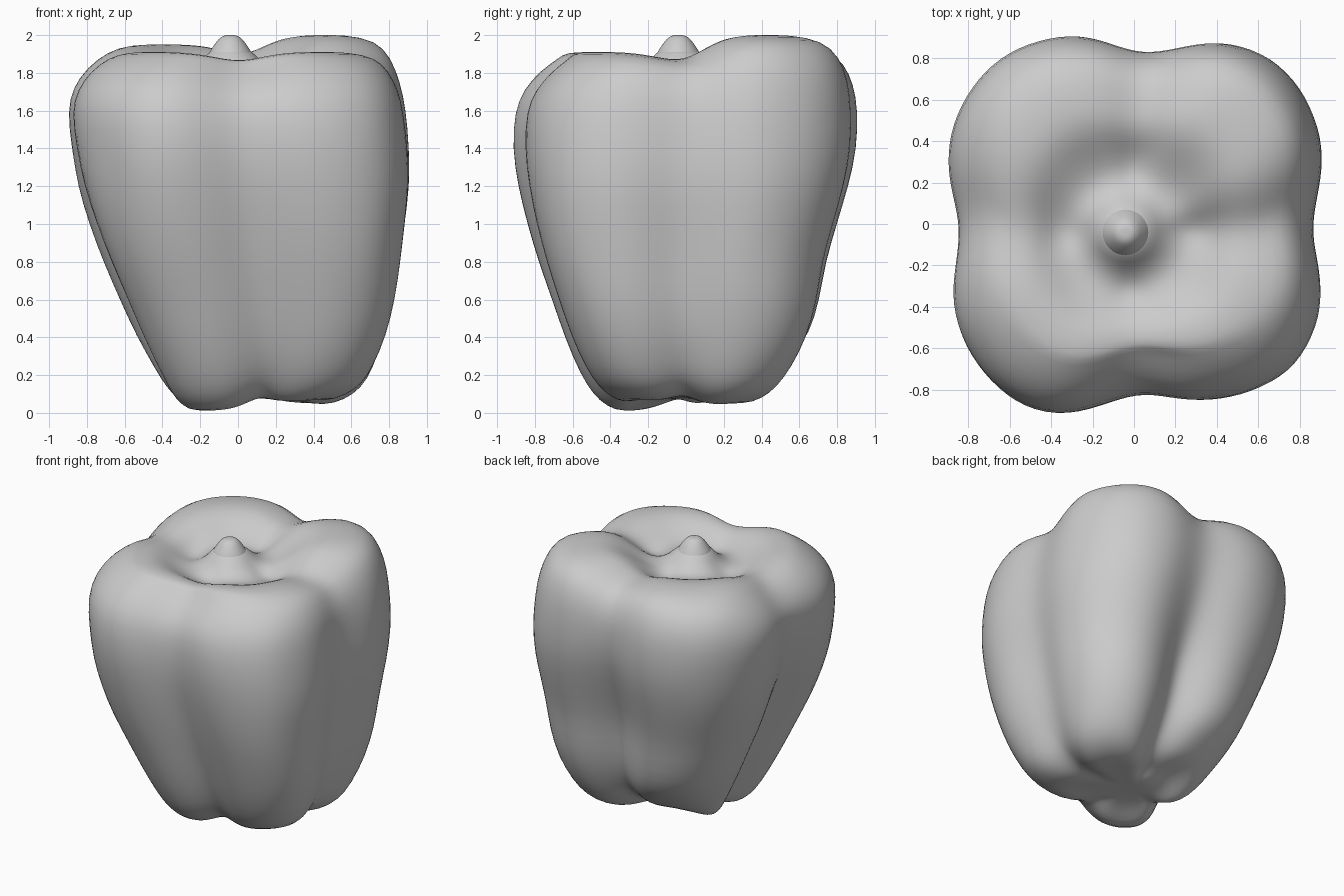
import bpy, bmesh, math
from mathutils import Vector, noise

if "Cube" in bpy.data.objects:
    bpy.data.objects.remove(bpy.data.objects["Cube"], do_unlink=True)

SEGMENTS = 64

skin = bpy.data.materials.new("plain grey")
skin.use_nodes = True
skin.diffuse_color = (0.6, 0.6, 0.6, 1)
skin.node_tree.nodes["Principled BSDF"].inputs["Base Color"].default_value = (0.6, 0.6, 0.6, 1)


def bump(angle, centre, width, power=2):
    """Bell around an angle in degrees; a higher power flattens its top."""
    d = (angle - centre + 180) % 360 - 180
    return math.exp(-abs(d / width) ** power)


def ramp(a, b, v):
    t = min(max((v - a) / (b - a), 0), 1)
    return t * t * (3 - 2 * t)


def loft(name, rings, place):
    """Skin a stack of closed rings and cap both ends."""
    bm = bmesh.new()
    loops = [[bm.verts.new(place(ring, 360 * i / SEGMENTS)) for i in range(SEGMENTS)]
             for ring in rings]
    for low, high in zip(loops, loops[1:]):
        for i in range(SEGMENTS):
            j = (i + 1) % SEGMENTS
            bm.faces.new((low[i], low[j], high[j], high[i]))
    for loop, flip in ((loops[0], True), (loops[-1], False)):
        tip = bm.verts.new(sum((v.co for v in loop), Vector()) / SEGMENTS)
        for i in range(SEGMENTS):
            a, b = loop[i], loop[(i + 1) % SEGMENTS]
            bm.faces.new((b, a, tip) if flip else (a, b, tip))
    mesh = bpy.data.meshes.new(name)
    bm.to_mesh(mesh)
    bm.free()
    mesh.materials.append(skin)
    mesh.shade_smooth()
    obj = bpy.data.objects.new(name, mesh)
    bpy.context.collection.objects.link(obj)
    mod = obj.modifiers.new("smooth", "SUBSURF")
    mod.levels = mod.render_levels = 1
    return obj


# Side wall and underside: height, -x, +x, -y, +y extents
wall = [
    (0.08, -0.03, 0.13, -0.09, 0.07),
    (0.07, -0.11, 0.23, -0.17, 0.15),
    (0.04, -0.19, 0.35, -0.26, 0.24),
    (0.00, -0.27, 0.47, -0.34, 0.34),
    (0.03, -0.34, 0.58, -0.42, 0.44),
    (0.09, -0.40, 0.67, -0.49, 0.52),
    (0.20, -0.46, 0.73, -0.56, 0.60),
    (0.40, -0.56, 0.80, -0.64, 0.69),
    (0.60, -0.65, 0.85, -0.71, 0.75),
    (0.80, -0.74, 0.88, -0.78, 0.78),
    (1.00, -0.82, 0.91, -0.84, 0.84),
    (1.20, -0.88, 0.94, -0.89, 0.90),
    (1.40, -0.91, 0.94, -0.92, 0.94),
    (1.60, -0.93, 0.92, -0.91, 0.94),
    (1.72, -0.90, 0.89, -0.86, 0.92),
    (1.82, -0.83, 0.84, -0.77, 0.87),
    (1.89, -0.73, 0.77, -0.67, 0.78),
]
# Rolled shoulder, dimple and cone under the stem: height, radius
crown = [(1.912, 0.64), (1.912, 0.54), (1.88, 0.46), (1.835, 0.39), (1.805, 0.32),
         (1.80, 0.26), (1.825, 0.20), (1.87, 0.15), (1.93, 0.10)]
rings = [(*row, 0.0) for row in wall]
for k, (z, r) in enumerate(crown):
    shift = -0.04 * (k + 1) / len(crown)
    rings.append((z, shift - r, shift + r, shift - r, shift + r, (k + 1) / len(crown)))

# Lobe angle, lift at the crown, lift at the foot, swelling low down
lobes = [(45, 0.09, 0.04, 0.02), (122, 0.04, 0.15, 0.0),
         (227, 0.0, 0.0, 0.06), (318, 0.0, 0.06, 0.06)]
# Groove angle and depth near the shoulder, then lower down
grooves = [(-2, 0.08, -2, 0.10), (85, 0.12, 87, 0.24),
           (184, 0.08, 190, 0.24), (271, 0.10, 273, 0.11)]


def body_point(ring, angle):
    z, x0, x1, y0, y1, inner = ring
    c, s = math.cos(math.radians(angle)), math.sin(math.radians(angle))
    # Squarish section that turns round toward the stem
    power = 2.8 - 0.8 * inner
    r = (abs(c) ** power + abs(s) ** power) ** (-1 / power)
    low = 1 - ramp(0.6, 1.6, z)
    fade = (1 - inner) * ramp(0.1, 0.75, x1 - x0)
    for a, cut, low_a, low_cut in grooves:
        a += (low_a - a) * low
        r -= fade * (cut + (low_cut - cut) * low) * bump(angle, a, 17)
    r += fade * (0.05 * bump(angle, 245, 16) - 0.03 * bump(angle, 298, 16)) * (1 - 0.6 * low)
    for a, _, _, swell in lobes:
        r += fade * low * swell * bump(angle, a, 24)
    x = (x0 + x1) / 2 + r * c * (x1 - x0) / 2
    y = (y0 + y1) / 2 + r * s * (y1 - y0) / 2
    # Uneven lobe heights at crown and foot
    up = ramp(1.5, 1.88, z) * (1 - ramp(0.4, 0.85, inner))
    down = (1 - ramp(0.05, 0.5, z)) * ramp(0.25, 0.75, x1 - x0)
    for a, top, foot, _ in lobes:
        z += up * top * bump(angle, a, 37, 4) + down * foot * bump(angle, a, 36)
    for a, _, low_a, _ in grooves:
        z += 0.06 * down * bump(angle, low_a, 18) - 0.045 * up * bump(angle, a, 18)
    p = Vector((x, y, z))
    # Gentle organic unevenness on the wall
    k = 1 + 0.008 * noise.noise(p * 5) * (1 - inner)
    return Vector((x * k, y * k, z))


def stem_point(ring, angle):
    z, r = ring
    a = math.radians(angle)
    return Vector((r * math.cos(a) - 0.04, r * math.sin(a) - 0.04, z))


loft("pepper_body", rings, body_point)
loft("stem", [(1.86, 0.14), (1.92, 0.105), (1.965, 0.075), (1.992, 0.05), (2.0, 0.025)],
     stem_point)
